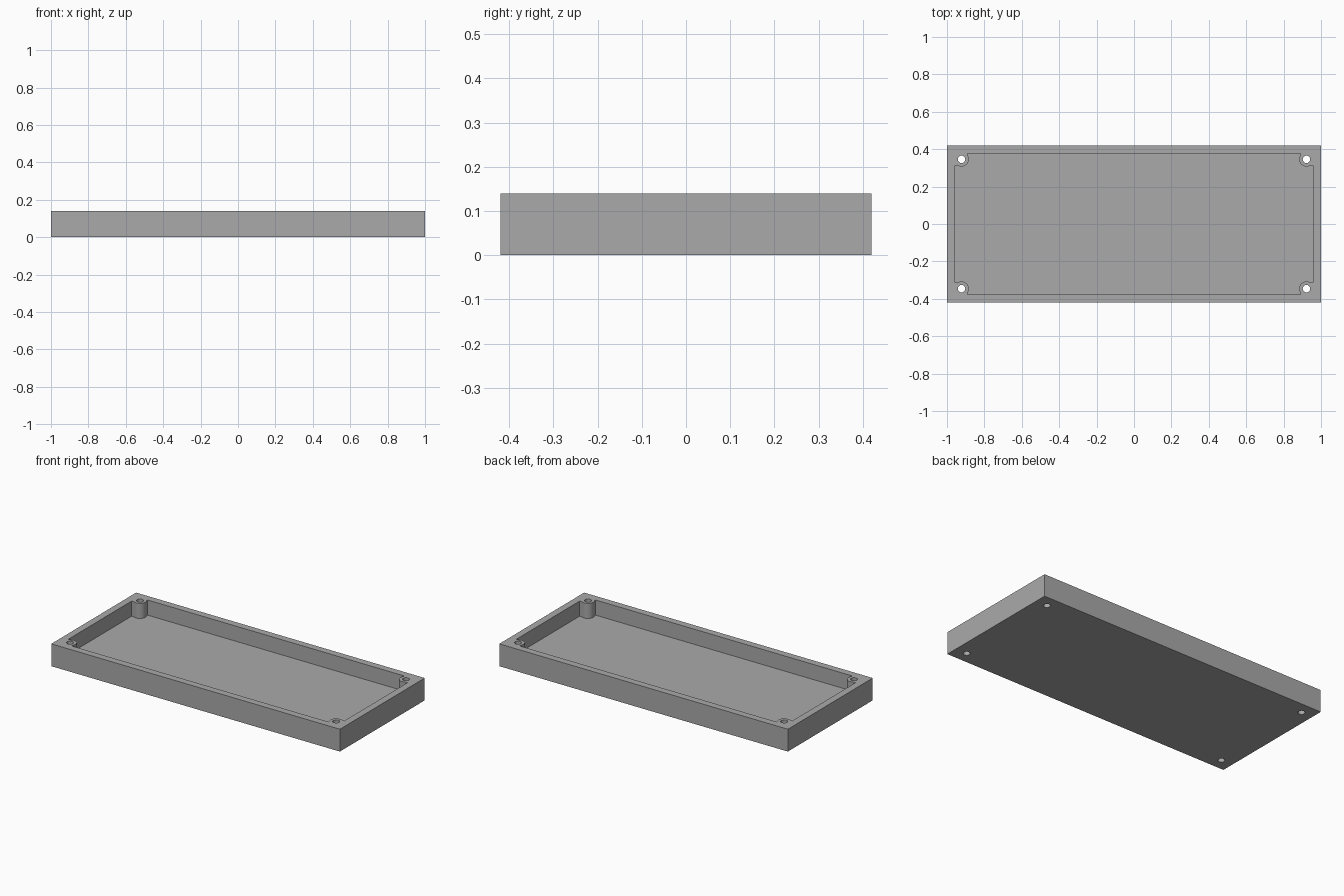
import bpy, bmesh, math

if "Cube" in bpy.data.objects:
    bpy.data.objects.remove(bpy.data.objects["Cube"])

HALF_X, HALF_Y, HEIGHT = 1.0, 0.42, 0.14
WALL, FLOOR = 0.044, 0.045
HOLE_X, HOLE_Y = 0.922, 0.346
HOLE_R, BOSS_R, TAB = 0.02, 0.039, 0.033
CORNERS = [(1, 1), (-1, 1), (-1, -1), (1, -1)]

grey = bpy.data.materials.new("plain grey")
grey.use_nodes = True
colour = (0.4, 0.4, 0.4, 1)
grey.diffuse_color = colour
grey.node_tree.nodes["Principled BSDF"].inputs["Base Color"].default_value = colour


def prism(name, outline, bottom, top):
    """Extrude a flat outline from bottom to top."""
    bm = bmesh.new()
    face = bm.faces.new([bm.verts.new((x, y, bottom)) for x, y in outline])
    result = bmesh.ops.extrude_face_region(bm, geom=[face])
    verts = [v for v in result["geom"] if isinstance(v, bmesh.types.BMVert)]
    bmesh.ops.translate(bm, verts=verts, vec=(0, 0, top - bottom))
    bmesh.ops.recalc_face_normals(bm, faces=bm.faces)
    mesh = bpy.data.meshes.new(name)
    bm.to_mesh(mesh)
    bm.free()
    mesh.materials.append(grey)
    obj = bpy.data.objects.new(name, mesh)
    bpy.context.collection.objects.link(obj)
    return obj


def arc(cx, cy, radius, start, end, steps):
    angles = [start + (end - start) * i / steps for i in range(steps + 1)]
    return [(cx + radius * math.cos(a), cy + radius * math.sin(a)) for a in angles]


def corner_outline():
    """Cavity edge around one screw boss, with its square tabs to the walls."""
    lean = math.asin(TAB / BOSS_R)
    start, end = 1.5 * math.pi - lean - math.pi / 2, 1.5 * math.pi
    start = math.pi / 2 + lean
    end = 2 * math.pi - lean
    boss = arc(HOLE_X, HOLE_Y, BOSS_R, start, end, 20)
    return ([(HOLE_X - TAB, HALF_Y - WALL)] + boss
            + [(HALF_X - WALL, HOLE_Y - TAB)])


def cut(target, cutter):
    """Subtract the cutter from the target, then discard it."""
    cutter.hide_render = True
    mod = target.modifiers.new("cut", "BOOLEAN")
    mod.operation = "DIFFERENCE"
    mod.solver = "EXACT"
    mod.object = cutter
    bpy.context.view_layer.objects.active = target
    bpy.ops.object.modifier_apply(modifier=mod.name)
    bpy.data.objects.remove(cutter)


# Solid tray block
tray = prism("tray", [(sx * HALF_X, sy * HALF_Y) for sx, sy in CORNERS], 0, HEIGHT)

# Open cavity that leaves the walls, floor and corner bosses
outline = []
for sx, sy in CORNERS:
    points = [(sx * x, sy * y) for x, y in corner_outline()]
    outline += points[::-1] if sx * sy > 0 else points
cut(tray, prism("cavity_cutter", outline, FLOOR, HEIGHT + 0.1))

# Screw holes right through the bosses
for sx, sy in CORNERS:
    circle = arc(sx * HOLE_X, sy * HOLE_Y, HOLE_R, 0, 2 * math.pi, 32)[:-1]
    cut(tray, prism("hole_cutter", circle, -0.1, HEIGHT + 0.1))

# Smooth the round parts, keep the corners crisp
bpy.ops.object.select_all(action="DESELECT")
tray.select_set(True)
bpy.context.view_layer.objects.active = tray
bpy.ops.object.shade_smooth_by_angle(angle=math.radians(30))
